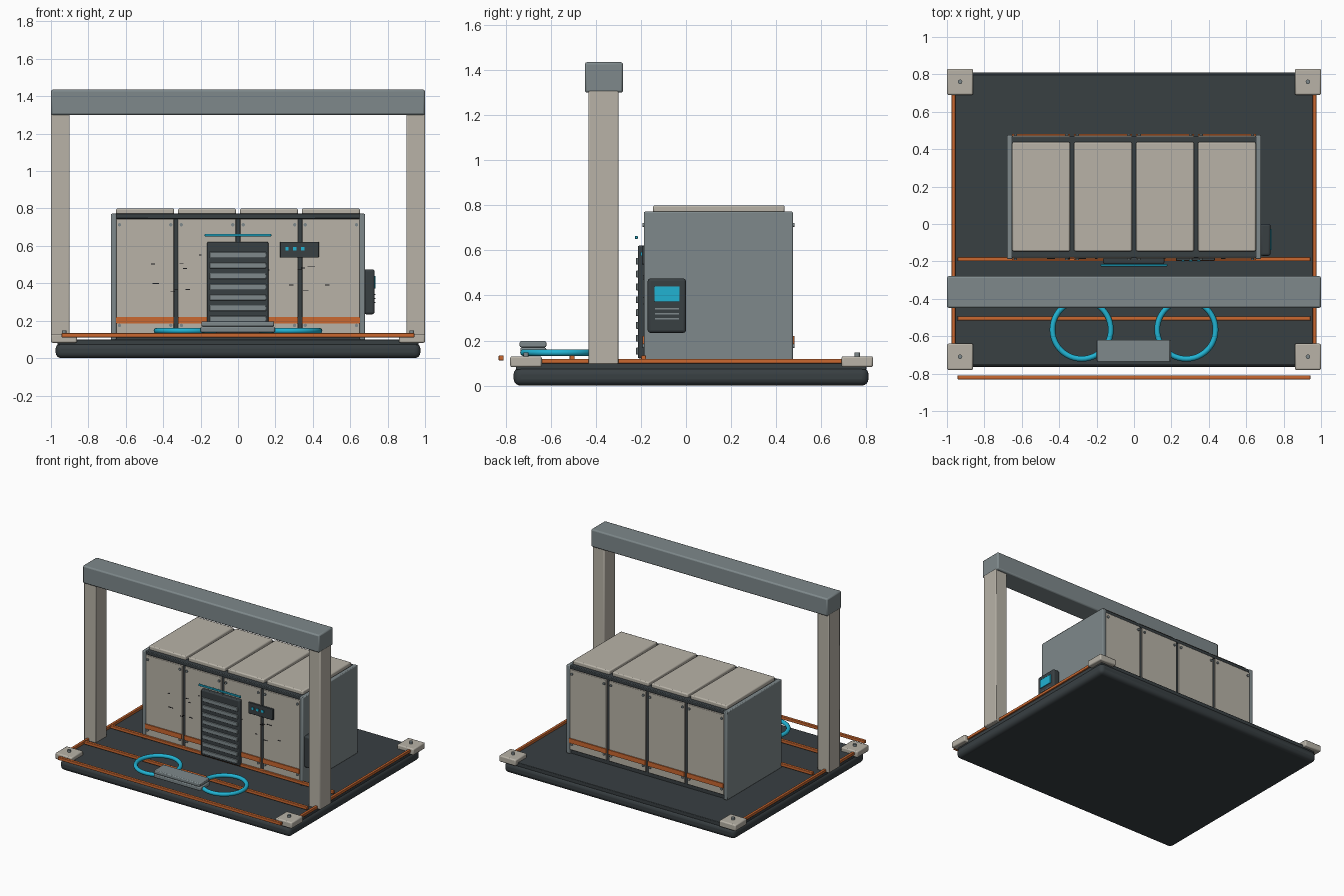
import bpy, math, random

if "Cube" in bpy.data.objects:
    bpy.data.objects.remove(bpy.data.objects["Cube"])

random.seed(4)


def mat(name, rgb):
    m = bpy.data.materials.new(name)
    m.diffuse_color = (*rgb, 1)
    m.use_nodes = True
    m.node_tree.nodes["Principled BSDF"].inputs["Base Color"].default_value = m.diffuse_color
    return m


BEIGE = mat("beige", (0.48, 0.45, 0.39))
SLATE = mat("slate", (0.21, 0.25, 0.26))
DARK = mat("dark", (0.04, 0.05, 0.055))
ORANGE = mat("orange", (0.60, 0.14, 0.03))
CYAN = mat("cyan", (0.015, 0.45, 0.65))
BLACK = mat("black", (0.01, 0.01, 0.012))


def finish(o, name, m):
    o.name = name
    o.data.materials.append(m)
    bpy.ops.object.shade_smooth_by_angle(angle=math.radians(35))
    return o


def box(name, x, y, z, m, bevel=0.0, seg=2):
    """Box from (min, max) pairs, optionally with rounded edges."""
    c = [(a + b) / 2 for a, b in (x, y, z)]
    bpy.ops.mesh.primitive_cube_add(size=1, location=c)
    o = bpy.context.object
    size = [b - a for a, b in (x, y, z)]
    for v in o.data.vertices:
        v.co = [v.co[i] * size[i] for i in range(3)]
    if bevel:
        b = o.modifiers.new("round", "BEVEL")
        b.width, b.segments = bevel, seg
    return finish(o, name, m)


def disc(name, loc, r, depth, m, rot=(0, 0, 0)):
    bpy.ops.mesh.primitive_cylinder_add(vertices=16, radius=r, depth=depth, location=loc, rotation=rot)
    return finish(bpy.context.object, name, m)


# base slab and deck
box("base_slab", (-0.975, 0.975), (-0.765, 0.81), (0, 0.08), DARK, 0.03, 4)
box("deck_plate", (-0.965, 0.965), (-0.755, 0.80), (0.07, 0.1), DARK, 0.004)

# corner pads with bolts, side rails, gantry posts
for s, side in ((-1, "left"), (1, "right")):
    for y, end in ((-0.71, "front"), (0.76, "back")):
        x = s * 0.93
        box(f"corner_pad_{end}_{side}", (x - 0.07, x + 0.07), (y - 0.07, y + 0.07), (0.082, 0.13), BEIGE, 0.008)
        disc(f"pad_bolt_{end}_{side}", (x, y, 0.138), 0.012, 0.018, SLATE)
    box(f"side_rail_{side}", (s * 0.965 - 0.01, s * 0.965 + 0.01), (-0.76, 0.78), (0.098, 0.119), ORANGE, 0.003)
    box(f"gantry_post_{side}", (s * 0.95 - 0.05, s * 0.95 + 0.05), (-0.433, -0.3), (0.095, 1.31), BEIGE, 0.006)
box("gantry_beam", (-1, 1), (-0.449, -0.279), (1.3, 1.435), SLATE, 0.01)

# cross rails
for i, y in enumerate((-0.82, -0.505, -0.188)):
    box(f"cross_rail_{i}", (-0.943, 0.943), (y - 0.011, y + 0.011), (0.111, 0.134), ORANGE, 0.003)

# cabinet core, ends and top frame
box("cabinet_core", (-0.655, 0.655), (-0.172, 0.462), (0.095, 0.745), DARK)
box("cabinet_top_frame", (-0.665, 0.665), (-0.18, 0.468), (0.745, 0.772), DARK, 0.005)
for s, side in ((-1, "left"), (1, "right")):
    box(f"end_panel_{side}", (s * 0.665 - 0.015, s * 0.665 + 0.015), (-0.187, 0.475), (0.098, 0.772), SLATE, 0.006)

# four bays: front, back and roof panels with trim and bolts
for i in range(4):
    x = (i - 1.5) * 0.331
    w = (x - 0.155, x + 0.155)
    box(f"roof_panel_{i}", w, (-0.146, 0.438), (0.765, 0.8), BEIGE, 0.008)
    for y, s, face in ((-0.175, -1, "front"), (0.463, 1, "back")):
        box(f"{face}_panel_{i}", w, (y - 0.01, y + 0.01), (0.13, 0.745), BEIGE, 0.004)
        ys = y + s * 0.012
        box(f"{face}_stripe_{i}", w, (ys - 0.006, ys + 0.006), (0.185, 0.22), ORANGE)
        for bx in (-0.137, 0.137):
            for bz in (0.175, 0.713):
                disc(f"{face}_panel_bolt", (x + bx, y + s * 0.012, bz), 0.009, 0.012, SLATE, (math.pi / 2, 0, 0))

# vent with louvre slats and light bar
box("vent_frame", (-0.165, 0.162), (-0.214, -0.18), (0.12, 0.622), DARK, 0.008)
for i in range(8):
    z = 0.552 - i * 0.057
    box(f"vent_slat_{i}", (-0.152, 0.15), (-0.222, -0.205), (z - 0.015, z + 0.015), SLATE, 0.003)
box("light_bar", (-0.178, 0.178), (-0.226, -0.214), (0.65, 0.664), CYAN, 0.003)

# front control box with indicators
box("control_box", (0.225, 0.432), (-0.196, -0.18), (0.537, 0.622), DARK, 0.003)
for i in range(3):
    x = 0.262 + i * 0.042
    box(f"indicator_{i}", (x - 0.009, x + 0.009), (-0.201, -0.19), (0.575, 0.593), CYAN)

# scattered wear marks on the front
for i in range(24):
    x, z = random.uniform(-0.5, 0.48), random.uniform(0.34, 0.6)
    h = random.uniform(0.006, 0.022)
    box(f"wear_mark_{i}", (x - h, x + h), (-0.188, -0.184), (z - 0.002, z + 0.002), BLACK)

# side terminal
box("terminal_case", (0.675, 0.73), (-0.17, 0.0), (0.234, 0.475), DARK, 0.012, 3)
box("terminal_screen", (0.72, 0.736), (-0.14, -0.028), (0.373, 0.44), CYAN, 0.002)
for i in range(3):
    z = 0.341 - i * 0.022
    box(f"terminal_slot_{i}", (0.725, 0.734), (-0.138, -0.03), (z - 0.003, z + 0.003), SLATE)

# hose loops and stacked coupling block
for s, side in ((-1, "left"), (1, "right")):
    bpy.ops.mesh.primitive_torus_add(location=(s * 0.28, -0.565, 0.146), major_radius=0.156, minor_radius=0.015,
                                     major_segments=48, minor_segments=12)
    finish(bpy.context.object, f"hose_loop_{side}", CYAN)
box("coupling_lower", (-0.2, 0.197), (-0.735, -0.62), (0.138, 0.168), SLATE, 0.006)
box("coupling_upper", (-0.196, 0.193), (-0.738, -0.62), (0.17, 0.197), SLATE, 0.006)
